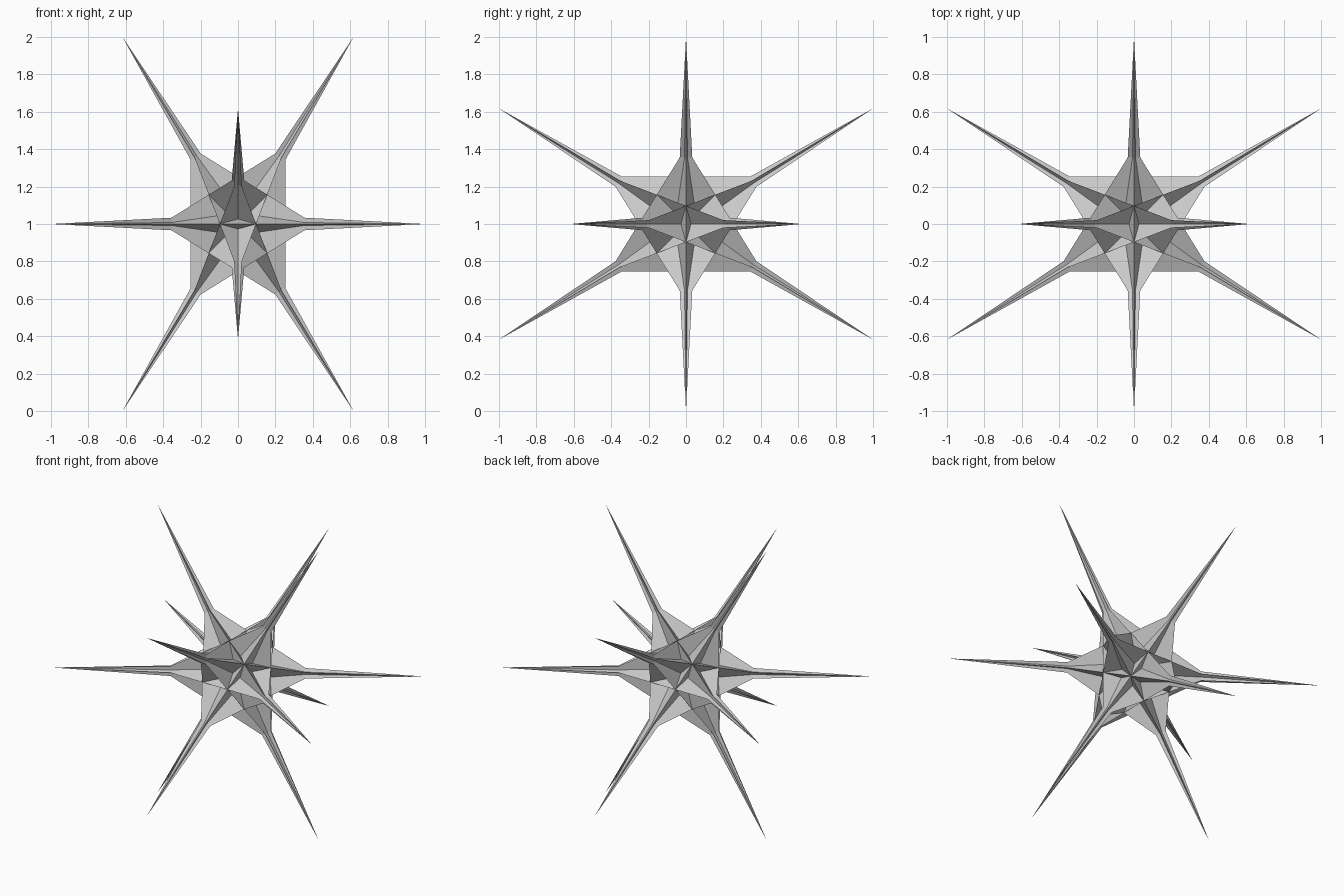
import bpy
from itertools import combinations
from mathutils import Vector

if "Cube" in bpy.data.objects:
    bpy.data.objects.remove(bpy.data.objects["Cube"])

PHI = (1 + 5 ** 0.5) / 2
CORE = 0.410      # size of the star core relative to the spike tips
CUT = 0.082       # how far along each core edge the spike bases sit
CENTRE = Vector((0, 0, 1))

# Twelve spike tips on icosahedron corners
tips = []
for a in (-1, 1):
    for b in (-1 / PHI, 1 / PHI):
        tips += [Vector((b, 0, a)), Vector((0, a, b)), Vector((a, b, 0))]


def make_object(name, faces):
    verts, polys = [], []
    for face in faces:
        polys.append(range(len(verts), len(verts) + len(face)))
        verts += [p + CENTRE for p in face]
    mesh = bpy.data.meshes.new(name)
    mesh.from_pydata([tuple(v) for v in verts], [], [list(p) for p in polys])
    mesh.update()
    obj = bpy.data.objects.new(name, mesh)
    bpy.context.collection.objects.link(obj)


def base(i, j):
    # Spike base corner on the core edge running from tip i to tip j
    return tips[i].lerp(tips[j], CUT) * CORE


core_faces, spike_faces = [], []
for tri in combinations(range(12), 3):
    # Large crossing triangles join tips that are two units apart
    if any(abs((tips[i] - tips[j]).length - 2) > 0.01 for i, j in combinations(tri, 2)):
        continue
    i, j, k = tri
    normal = (tips[j] - tips[i]).cross(tips[k] - tips[i])
    if normal.dot(tips[i]) < 0:
        j, k = k, j
    # Core: the triangle with its corners cut off
    core_faces.append([base(i, j), base(j, i), base(j, k),
                       base(k, j), base(k, i), base(i, k)])
    # Spikes: one long sliver for each cut corner
    for p, q, r in ((i, j, k), (j, k, i), (k, i, j)):
        spike_faces.append([tips[p], base(p, q), base(p, r)])

make_object("star_core", core_faces)
make_object("long_spikes", spike_faces)
